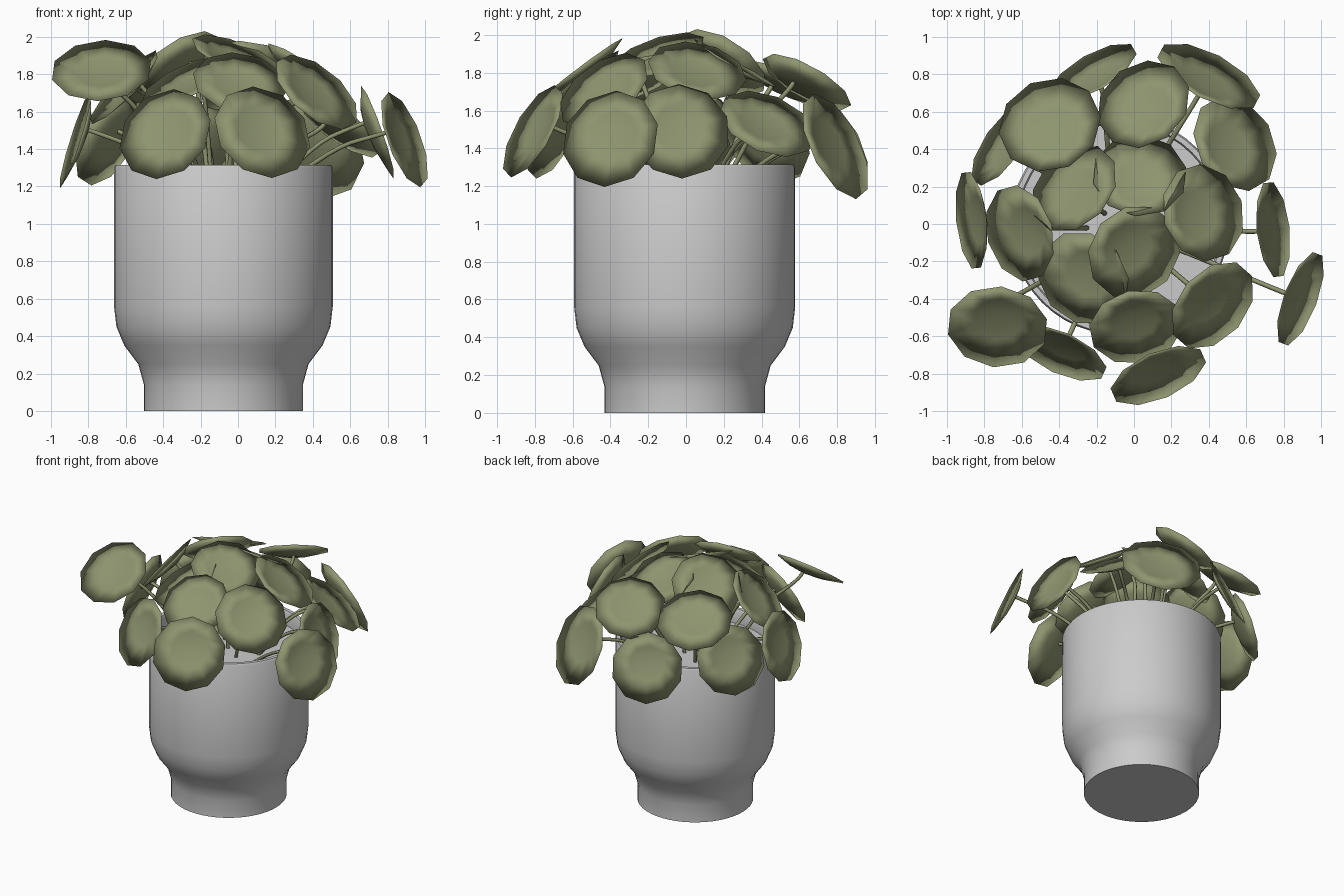
import bpy, bmesh, math
from mathutils import Vector

if "Cube" in bpy.data.objects:
    bpy.data.objects.remove(bpy.data.objects["Cube"])

CX, CY = -0.078, -0.007        # pot axis
SOIL_Z = 1.2


def finish(name, bm, mat=None, angle=40):
    bmesh.ops.recalc_face_normals(bm, faces=bm.faces)
    me = bpy.data.meshes.new(name)
    bm.to_mesh(me)
    bm.free()
    ob = bpy.data.objects.new(name, me)
    bpy.context.collection.objects.link(ob)
    if mat:
        me.materials.append(mat)
    bpy.ops.object.select_all(action='DESELECT')
    ob.select_set(True)
    bpy.context.view_layer.objects.active = ob
    bpy.ops.object.shade_smooth_by_angle(angle=math.radians(angle))
    return ob


def bridge(bm, a, b):
    n = len(a)
    for i in range(n):
        bm.faces.new((a[i], a[(i + 1) % n], b[(i + 1) % n], b[i]))


green = bpy.data.materials.new("leaf_green")
green.diffuse_color = (0.27, 0.3, 0.16, 1)
green.use_nodes = True
green.node_tree.nodes["Principled BSDF"].inputs["Base Color"].default_value = green.diffuse_color

# Pot: lathed profile with stepped foot, rolled rim and inner planting surface
profile = [(0.425, 0), (0.425, 0.14), (0.455, 0.25), (0.53, 0.35), (0.572, 0.45),
           (0.585, 0.56), (0.585, 1.30), (0.577, 1.315), (0.55, 1.315),
           (0.542, 1.30), (0.542, SOIL_Z)]
bm = bmesh.new()
SEG = 48
rings = [[bm.verts.new((CX + r * math.cos(2 * math.pi * i / SEG),
                        CY + r * math.sin(2 * math.pi * i / SEG), z))
          for i in range(SEG)] for r, z in profile]
for a, b in zip(rings, rings[1:]):
    bridge(bm, a, b)
bm.faces.new(rings[0])
bm.faces.new(rings[-1])
finish("pot", bm)

# Leaves: centre of the rim, facing direction, radius
leaves = [
    ((0.89, -0.40, 1.45), (0.90, -0.34, 0.34), 0.27),
    ((0.745, -0.03, 1.49), (0.93, 0.10, 0.33), 0.265),
    ((0.54, 0.43, 1.53), (0.57, 0.33, 0.77), 0.27),
    ((0.40, 0.79, 1.41), (0.42, 0.80, 0.40), 0.305),
    ((-0.22, 0.81, 1.40), (-0.47, 0.82, 0.38), 0.265),
    ((-0.45, 0.53, 1.74), (-0.20, 0.43, 0.87), 0.28),
    ((0.05, 0.64, 1.75), (-0.33, 0.46, 0.82), 0.265),
    ((0.37, 0.06, 1.81), (0.55, 0.17, 0.80), 0.265),
    ((0.03, 0.26, 1.85), (0.05, 0.50, 0.86), 0.255),
    ((0.42, -0.435, 1.705), (0.55, -0.48, 0.66), 0.27),
    ((-0.32, 0.19, 1.85), (-0.50, 0.46, 0.73), 0.265),
    ((0.00, -0.15, 1.89), (0.35, -0.30, 0.88), 0.265),
    ((0.01, -0.55, 1.755), (0.13, -0.62, 0.77), 0.255),
    ((0.13, -0.81, 1.49), (0.35, -0.80, 0.45), 0.275),
    ((-0.39, -0.69, 1.48), (-0.38, -0.82, 0.42), 0.265),
    ((-0.73, -0.55, 1.82), (-0.06, -0.60, 0.80), 0.272),
    ((-0.27, -0.29, 1.765), (-0.38, -0.32, 0.85), 0.265),
    ((-0.61, -0.05, 1.73), (-0.72, -0.20, 0.67), 0.265),
    ((-0.87, 0.02, 1.45), (-0.95, -0.10, 0.30), 0.27),
    ((-0.70, 0.43, 1.45), (-0.75, 0.52, 0.38), 0.265),
]
N = 10
stems = bpy.data.curves.new("stems", 'CURVE')
stems.dimensions = '3D'
stems.bevel_depth = 0.013
stems.bevel_resolution = 1
stems.resolution_u = 4
stems.use_fill_caps = True

for k, (c, n, r) in enumerate(leaves):
    c, n = Vector(c), Vector(n).normalized()
    up = (Vector((0, 0, 1)) - n * n.z).normalized()
    side = up.cross(n)

    def ring(bm, f, h):
        """Ring at fraction f of the radius, drawn towards the stem joint."""
        out = []
        for i in range(N):
            a = 2 * math.pi * (i + 0.5) / N
            off = 0.06 * (1 - f)
            out.append(bm.verts.new(c + side * (r * f * math.cos(a))
                                    + up * (r * f * math.sin(a) + off) + n * h))
        return out

    # Thin shallow cup, deepest where the stem meets it
    bm = bmesh.new()
    rim = ring(bm, 1, 0.0)
    top = [rim, ring(bm, 0.5, -0.028)]
    low = [rim, ring(bm, 0.5, -0.038)]
    for rows, h in ((top, -0.042), (low, -0.055)):
        bridge(bm, *rows)
        tip = bm.verts.new(c + up * 0.06 + n * h)
        for i in range(N):
            bm.faces.new((rows[-1][i], rows[-1][(i + 1) % N], tip))
    finish("leaf_%02d" % (k + 1), bm, green, 180)

    # Stem path from the soil up to the back of the blade
    joint = c + up * 0.07 - n * 0.047
    d = Vector((c.x - CX, c.y - CY, 0))
    base = Vector((CX, CY, SOIL_Z - 0.01)) + d * 0.32
    mid = base.lerp(joint, 0.5) + Vector((0, 0, 0.06)) - d * 0.04
    back = joint - n * 0.06
    sp = stems.splines.new('NURBS')
    sp.points.add(3)
    for p, v in zip(sp.points, (base, mid, back, joint)):
        p.co = (*v, 1)
    sp.order_u = 3
    sp.use_endpoint_u = True

stems.materials.append(green)
ob = bpy.data.objects.new("stems", stems)
bpy.context.collection.objects.link(ob)
bpy.ops.object.select_all(action='DESELECT')
ob.select_set(True)
bpy.context.view_layer.objects.active = ob
bpy.ops.object.convert(target='MESH')
